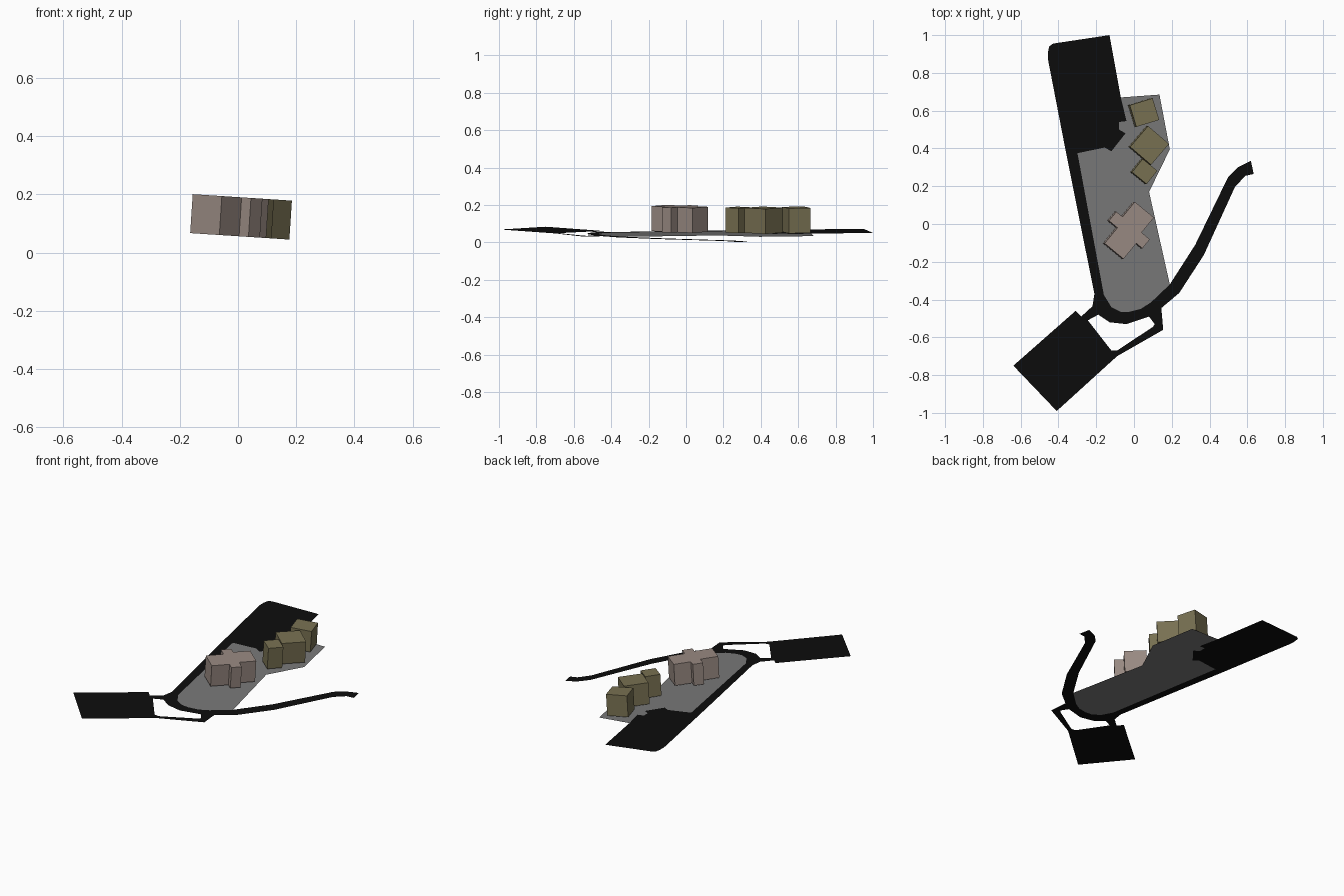
import bpy, bmesh
from math import radians
from mathutils import Matrix

if "Cube" in bpy.data.objects:
    bpy.data.objects.remove(bpy.data.objects["Cube"])

# The whole site lies on a plane tilted slightly about y
TILT = Matrix.Translation((0, 0, 0.0425)) @ Matrix.Rotation(0.0648, 4, 'Y')


def material(name, rgb):
    m = bpy.data.materials.new(name)
    m.diffuse_color = (*rgb, 1)
    m.use_nodes = True
    m.node_tree.nodes["Principled BSDF"].inputs["Base Color"].default_value = m.diffuse_color
    return m


ASPHALT = material("asphalt", (0.004, 0.004, 0.004))
PAVING = material("paving", (0.19, 0.19, 0.19))
OLIVE = material("olive", (0.19, 0.165, 0.085))
PINK = material("pink_grey", (0.32, 0.255, 0.225))


def finish(name, bm, mat):
    bm.transform(TILT)
    me = bpy.data.meshes.new(name)
    bm.to_mesh(me)
    bm.free()
    me.materials.append(mat)
    bpy.context.collection.objects.link(bpy.data.objects.new(name, me))


def sheet(name, outline, mat):
    bm = bmesh.new()
    face = bm.faces.new([bm.verts.new((x, y, 0)) for x, y in outline])
    face.normal_update()
    if face.normal.z < 0:
        face.normal_flip()
    bmesh.ops.triangulate(bm, faces=[face])
    finish(name, bm, mat)


def block(name, x, y, w, d, angle, mat, base=0.014, top=0.148):
    bm = bmesh.new()
    m = (Matrix.Translation((x, y, (base + top) / 2))
         @ Matrix.Rotation(radians(angle), 4, 'Z')
         @ Matrix.Diagonal((w, d, top - base, 1)))
    bmesh.ops.create_cube(bm, size=1, matrix=m)
    finish(name, bm, mat)


# Car park at the back, with its notched edge towards the court
notched = [(-.07, .67), (-.04, .545), (-.08, .54), (-.08, .50), (-.045, .48),
           (-.12, .385), (-.155, .405), (-.30, .375)]
sheet("car_park", [(-.456, .91), (-.45, .94), (-.43, .955), (-.13, 1.0)]
      + notched + [(-.36, .375), (-.456, .87)], ASPHALT)

# Road wrapping round the court and running off to the right
bend = [(.19, -.32), (.09, -.415), (.035, -.45), (-.025, -.465),
        (-.07, -.465), (-.12, -.44), (-.16, -.375)]
outer = [(-.36, .375), (-.21, -.37), (-.22, -.435), (-.19, -.48), (-.13, -.52),
         (-.04, -.53), (.08, -.49), (.145, -.445), (.24, -.365), (.37, -.165),
         (.535, .195), (.59, .255), (.635, .265)]
far_side = [(.62, .335), (.55, .30), (.50, .25), (.325, -.11)]
sheet("road", outer + far_side + bend + [(-.30, .375)], ASPHALT)

# Paved court between road and car park
sheet("court", bend + notched[::-1] + [(.135, .685), (.19, .395), (.08, .17)], PAVING)

# Front lot and the two links joining it to the road
sheet("front_lot", [(-.64, -.75), (-.31, -.46), (-.28, -.49), (-.245, -.51),
                    (-.12, -.67), (-.09, -.70), (-.41, -.99)], ASPHALT)
sheet("left_link", [(-.28, -.49), (-.22, -.435), (-.19, -.48), (-.245, -.51)], ASPHALT)
sheet("right_link", [(.08, -.49), (.145, -.445), (.155, -.56), (-.09, -.70),
                     (-.12, -.67), (-.09, -.67), (.10, -.545), (.11, -.53)], ASPHALT)

# Rear building: three blocks
block("rear_block_back", .046, .59, .127, .12, 17, OLIVE)
block("rear_block_middle", .073, .416, .146, .146, -40.6, OLIVE)
block("rear_block_front", .047, .278, .10, .09, -39, OLIVE)

# Front building: two wings either side of a longer spine
block("front_wing_back", .011, .034, .131, .108, -39.5, PINK)
block("front_spine", -.034, -.032, .23, .062, -39.5, PINK)
block("front_wing_front", -.081, -.102, .13, .108, -39.5, PINK)
